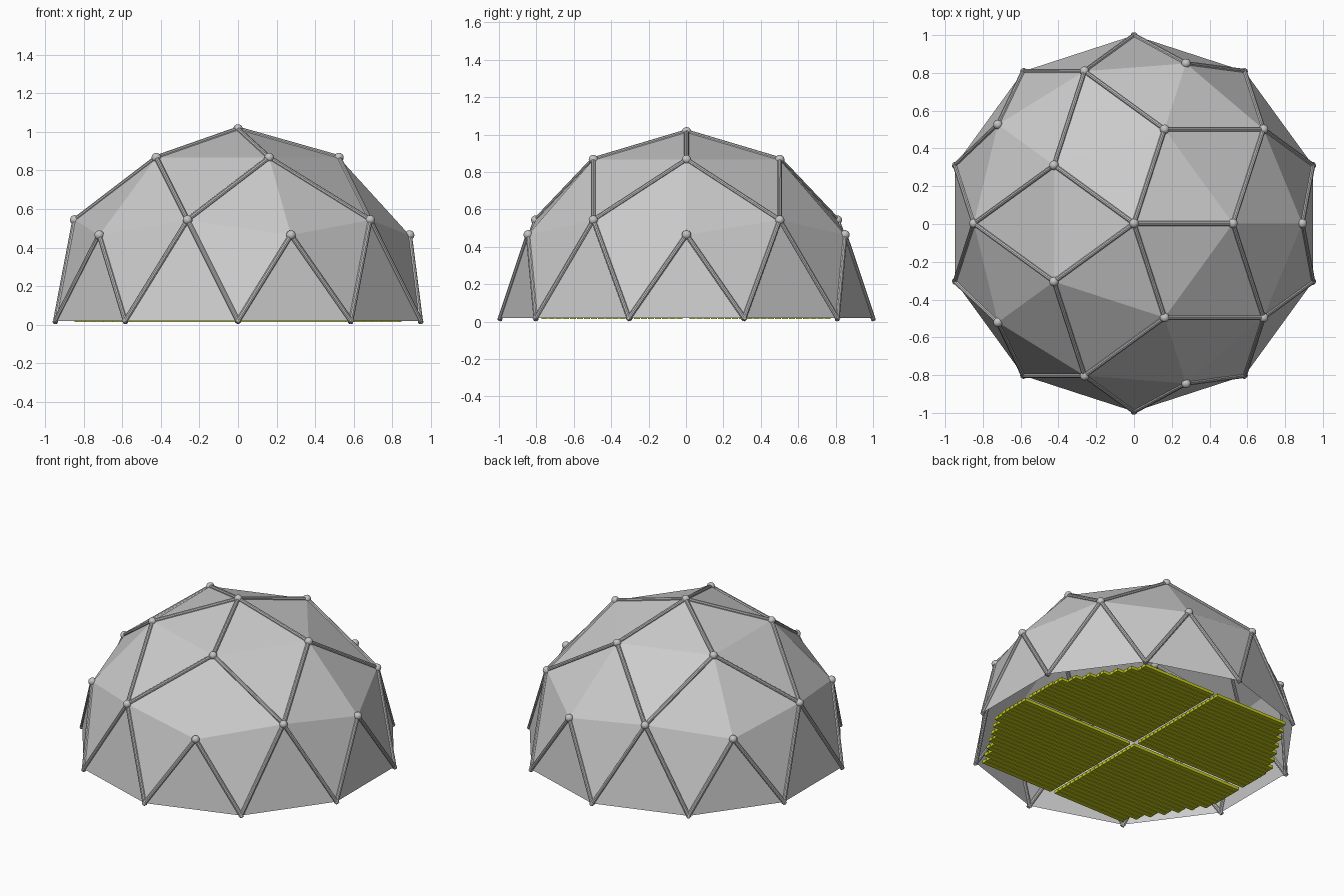
import bpy, bmesh, math
from mathutils import Vector

if "Cube" in bpy.data.objects:
    bpy.data.objects.remove(bpy.data.objects["Cube"])

R = 0.996                      # dome radius
CENTRE = Vector((0, 0.003, 0.019))


def material(name, rgb):
    m = bpy.data.materials.new(name)
    m.diffuse_color = (*rgb, 1)
    m.use_nodes = True
    m.node_tree.nodes["Principled BSDF"].inputs["Base Color"].default_value = m.diffuse_color
    return m


PANEL = material("panel_grey", (0.6, 0.6, 0.6))
METAL = material("metal_grey", (0.55, 0.55, 0.55))
BOARD = material("yellow_green_board", (0.58, 0.63, 0.01))


def finish(bm, name, mat, smooth=False):
    me = bpy.data.meshes.new(name)
    bm.to_mesh(me)
    bm.free()
    ob = bpy.data.objects.new(name, me)
    bpy.context.collection.objects.link(ob)
    me.materials.append(mat)
    for p in me.polygons:
        p.use_smooth = smooth
    return ob


def ring(r, z, n, start):
    return [CENTRE + R * Vector((r * math.cos(math.radians(start + 360 / n * i)),
                                 r * math.sin(math.radians(start + 360 / n * i)), z))
            for i in range(n)]


# Geodesic joints, ring by ring
apex = [CENTRE + Vector((0, 0, R))]
upper = ring(0.526, 0.851, 5, 0)
middle = ring(0.851, 0.526, 5, 36)
lower = ring(0.894, 0.447, 5, 0)
base = ring(1.0, 0.0, 10, 18)

# Triangular panels: open-bottomed hull of the joints
bm = bmesh.new()
for p in apex + upper + middle + lower + base:
    bm.verts.new(p)
bmesh.ops.convex_hull(bm, input=bm.verts[:])
floor = [f for f in bm.faces if all(v.co.z < 0.05 for v in f.verts)]
bmesh.ops.delete(bm, geom=floor, context='FACES_ONLY')
bmesh.ops.recalc_face_normals(bm, faces=bm.faces[:])
finish(bm, "dome_panels", PANEL)


# Struts between neighbouring rings
def add_strut(bm, a, b, radius=0.013, extend=0.0):
    d = (b - a).normalized()
    b = b + d * extend
    rot = d.to_track_quat('Z', 'Y').to_matrix().to_4x4()
    rot.translation = (a + b) / 2
    bmesh.ops.create_cone(bm, cap_ends=True, segments=10, radius1=radius,
                          radius2=radius, depth=(b - a).length, matrix=rot)


bm = bmesh.new()
for tops, bottoms, extend in ((apex, upper, 0), (upper, middle, 0),
                              (middle, base, 0.012), (lower, base, 0.012)):
    for a in tops:
        for b in bottoms:
            if (a - b).length < 0.64:
                add_strut(bm, a, b, extend=extend)
struts = finish(bm, "dome_struts", METAL, True)
bpy.context.view_layer.objects.active = struts
struts.select_set(True)
bpy.ops.object.shade_smooth_by_angle()

# Ball joints
bm = bmesh.new()
for p in apex + upper + middle + lower:
    m = p.to_track_quat('Z', 'Y').to_matrix().to_4x4()
    m.translation = p
    bmesh.ops.create_uvsphere(bm, u_segments=16, v_segments=10, radius=0.025, matrix=m)
finish(bm, "ball_joints", METAL, True)

# Floor boards in four quadrants with stepped ends
bm = bmesh.new()
ROWS, PITCH, GAP, Z0, THICK = 20, 0.038, 0.016, 0.014, 0.02
for sx in (-1, 1):
    for sy in (-1, 1):
        for i in range(ROWS):
            y = GAP + (i + 0.5) * PITCH
            step = max(0, (i // 2 * 2 + 1) * PITCH - 0.25) / 0.5
            x1 = 0.85 - 0.31 * min(1, step)
            c = bmesh.ops.create_cube(bm, size=1)["verts"]
            for v in c:
                v.co = Vector((sx * (GAP + x1) / 2 + v.co.x * (x1 - GAP),
                               sy * y + v.co.y * PITCH * 0.86,
                               Z0 + THICK / 2 + v.co.z * THICK))
finish(bm, "floor_boards", BOARD)
